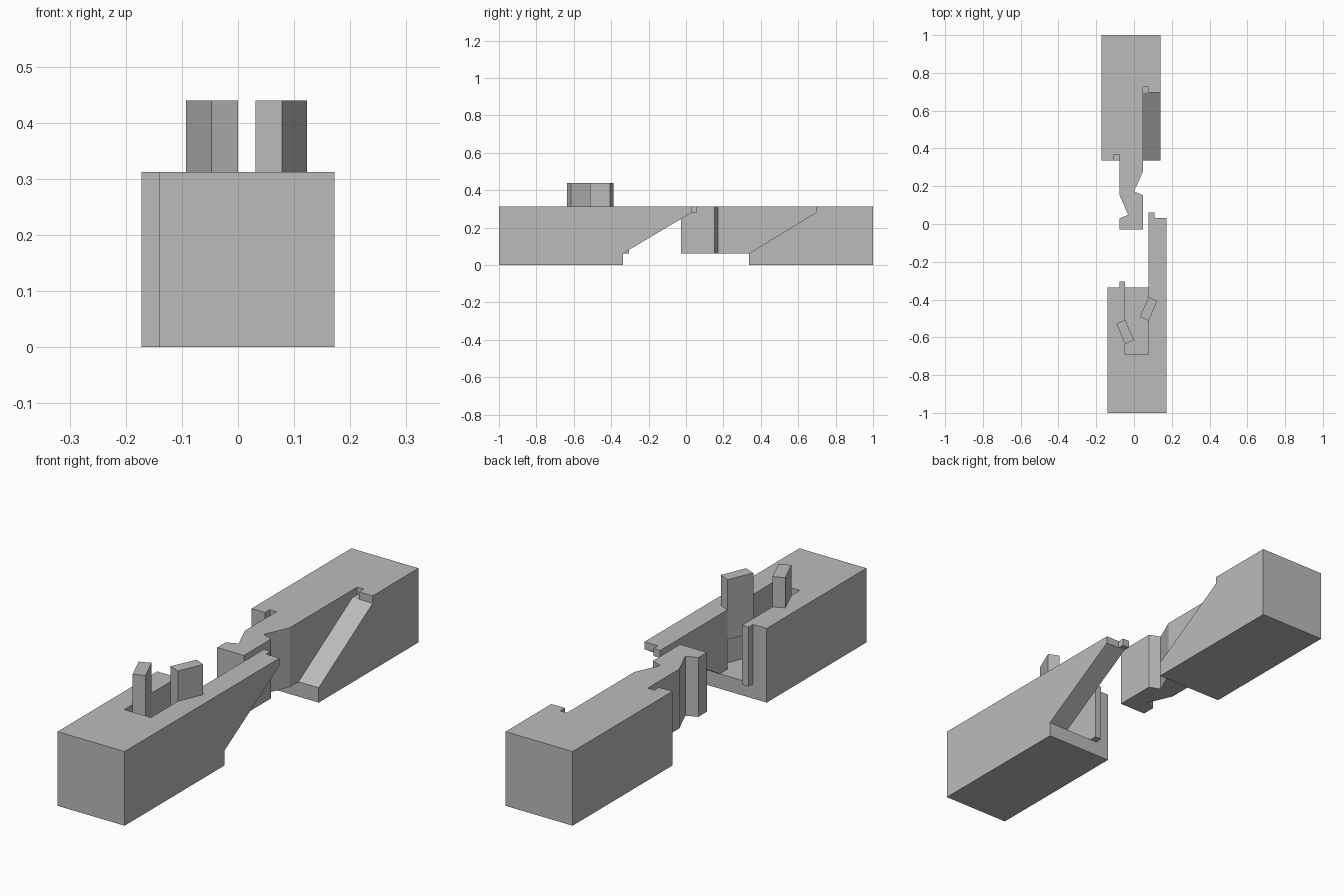
import bpy
import bmesh

cube = bpy.data.objects.get("Cube")
if cube:
    bpy.data.objects.remove(cube, do_unlink=True)

GREY = bpy.data.materials.new("plain_grey")
GREY.use_nodes = True
GREY.diffuse_color = (0.5, 0.5, 0.5, 1)
GREY.node_tree.nodes["Principled BSDF"].inputs["Base Color"].default_value = (0.5, 0.5, 0.5, 1)

H = 0.3125        # timber height
FLOOR = 0.0625    # mortise floor and tongue underside
LIP = 0.281       # underside of the thin scarf tip
STEP = 0.336      # end of the full-depth timber
W_IN, W_OUT = 0.141, 0.172


def prism(name, axis, points, low, high):
    """Extrude a (y, z) outline along x, or an (x, y) outline along z."""
    bm = bmesh.new()

    def ring(d):
        return [bm.verts.new((d, a, b) if axis == "x" else (a, b, d)) for a, b in points]

    lower, upper = ring(low), ring(high)
    bm.faces.new(lower)
    bm.faces.new(upper)
    for i in range(len(points)):
        j = (i + 1) % len(points)
        bm.faces.new((lower[i], lower[j], upper[j], upper[i]))
    bmesh.ops.recalc_face_normals(bm, faces=bm.faces)
    mesh = bpy.data.meshes.new(name)
    bm.to_mesh(mesh)
    bm.free()
    mesh.materials.append(GREY)
    obj = bpy.data.objects.new(name, mesh)
    bpy.context.collection.objects.link(obj)
    return obj


def box(name, x0, x1, y0, y1, z0, z1):
    return prism(name, "z", [(x0, y0), (x1, y0), (x1, y1), (x0, y1)], z0, z1)


def carve(obj, *cutters):
    """Subtract each cutter, then discard it."""
    for cutter in cutters:
        cutter.hide_render = True
        mod = obj.modifiers.new("cut", "BOOLEAN")
        mod.operation = "DIFFERENCE"
        mod.solver = "EXACT"
        mod.object = cutter
    bpy.context.view_layer.update()
    graph = bpy.context.evaluated_depsgraph_get()
    result = bpy.data.meshes.new_from_object(obj.evaluated_get(graph))
    obj.modifiers.clear()
    obj.data = result
    for cutter in cutters:
        bpy.data.objects.remove(cutter, do_unlink=True)


# Key outlines, straddling the mortise walls
right_key = [(0.078, -0.387), (0.123, -0.407), (0.078, -0.512), (0.031, -0.492)]
left_key = [(-0.047, -0.508), (-0.093, -0.528), (-0.047, -0.635), (0, -0.615)]

# Front timber: scarfed arm, open mortise and key slots in its walls
front = prism("front_timber", "x", [(-1, 0), (-STEP, 0), (-STEP, FLOOR), (0.031, LIP),
                                    (0.031, H), (-1, H)], -W_IN, W_OUT)
mortise = ([(0.078, 0.2)] + right_key[:3] + [(0.078, -0.69), (-0.047, -0.69)]
           + left_key[2:0:-1] + [left_key[0], (-0.047, -STEP), (-0.3, -STEP), (-0.3, 0.2)])
carve(front, prism("mortise_cutter", "z", mortise, FLOOR, 0.5))

# Small locating tabs on the cheek and on the arm tip
box("cheek_tab", -0.078, -0.047, -STEP, -0.305, FLOOR, H)
box("arm_tab", 0.078, 0.109, 0.031, 0.06, LIP, H)

# Back timber: tongue, sloping seat, key notches and tab slots
back = prism("back_timber", "x", [(1, 0), (STEP, 0), (STEP, FLOOR), (-0.028, FLOOR),
                                  (-0.028, H), (1, H)], -W_OUT, W_IN)
left_side = [(-0.3, STEP), (-0.109, STEP), (-0.109, 0.367), (-0.078, 0.367), (-0.078, 0.156),
             (-0.031, 0.049), (-0.078, 0.029), (-0.078, -0.2), (-0.3, -0.2)]
seat = [(-0.2, 0.03), (STEP, FLOOR), (0.695, LIP), (0.695, 0.5), (-0.2, 0.5)]
notch = [(0.047, 0.277), (0, 0.172), (0.047, 0.152), (0.1, 0.152), (0.1, 0.277)]
carve(back,
      prism("left_side_cutter", "z", left_side, FLOOR, 0.5),
      prism("seat_cutter", "x", seat, 0.047, 0.3),
      prism("notch_cutter", "z", notch, 0.01, 0.5),
      box("tab_slot_cutter", 0.047, 0.078, 0.68, 0.726, LIP, 0.5))

# Two keys, partly raised out of their slots
for name, outline in (("right_key", right_key), ("left_key", left_key)):
    prism(name, "z", outline, 0.1875, 0.44)
